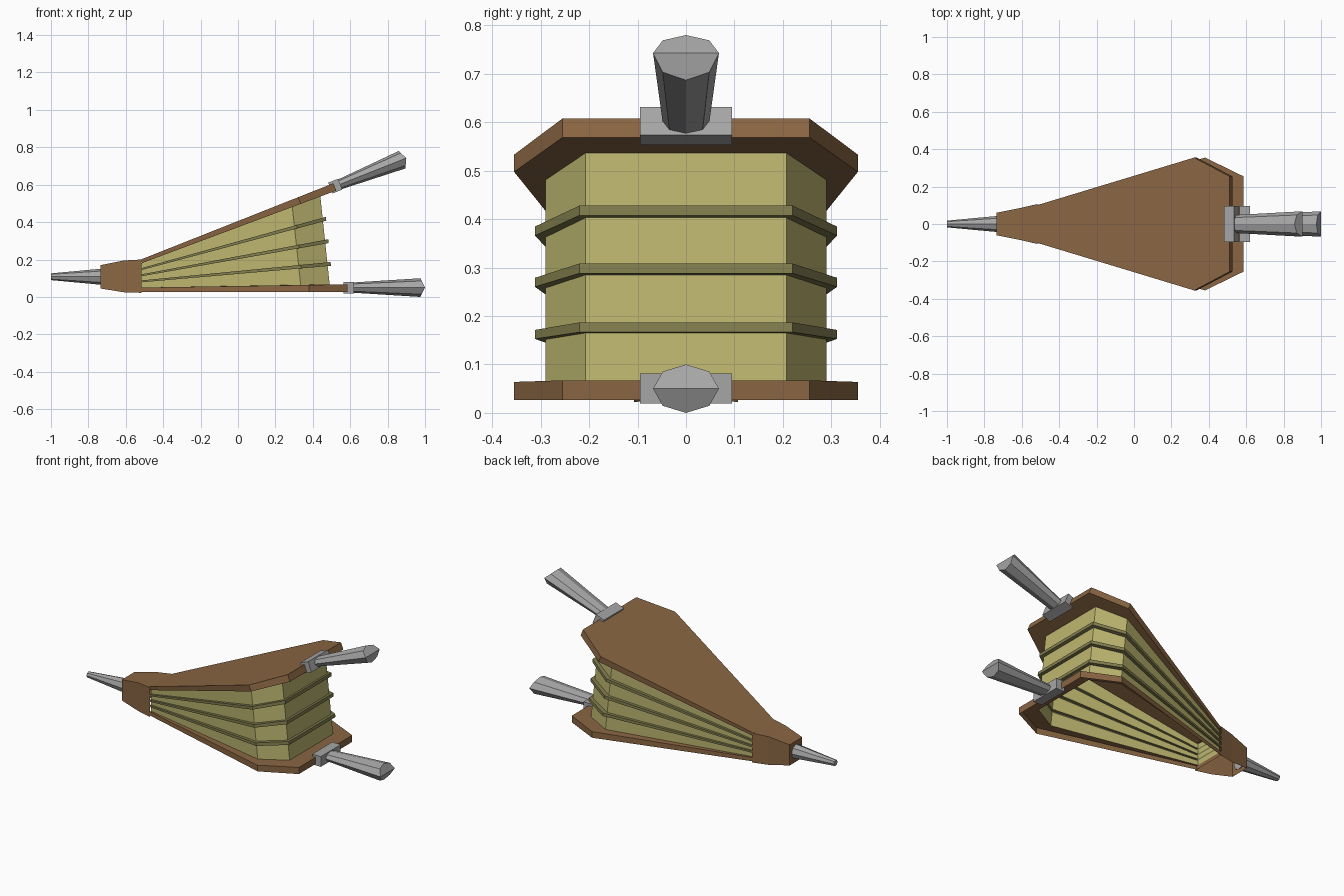
import bpy, bmesh, math
from mathutils import Matrix, Vector

cube = bpy.data.objects.get("Cube")
if cube:
    bpy.data.objects.remove(cube, do_unlink=True)


def material(name, rgb):
    m = bpy.data.materials.new(name)
    m.use_nodes = True
    m.diffuse_color = (*rgb, 1)
    m.node_tree.nodes["Principled BSDF"].inputs["Base Color"].default_value = (*rgb, 1)
    return m


WOOD = material("brown wood", (0.255, 0.133, 0.056))
LEATHER = material("pale yellow leather", (0.51, 0.47, 0.16))
RIB = material("dark olive rib", (0.225, 0.21, 0.077))
METAL = material("grey metal", (0.38, 0.38, 0.38))


def loft(name, rings, mats, start=False, end=False, closed=True, rule=None, xf=None):
    """Join rings of points with quads; optional end caps and material rule per band."""
    bm = bmesh.new()
    vs = [[bm.verts.new(p) for p in ring] for ring in rings]
    n = len(rings[0])
    for i in range(len(vs) - 1):
        for j in range(n if closed else n - 1):
            k = (j + 1) % n
            f = bm.faces.new((vs[i][j], vs[i][k], vs[i + 1][k], vs[i + 1][j]))
            f.material_index = rule(i) if rule else 0
    if start:
        bm.faces.new(vs[0][::-1])
    if end:
        bm.faces.new(vs[-1])
    bmesh.ops.recalc_face_normals(bm, faces=bm.faces)
    if xf:
        bm.transform(xf)
    me = bpy.data.meshes.new(name)
    bm.to_mesh(me)
    bm.free()
    for m in mats:
        me.materials.append(m)
    ob = bpy.data.objects.new(name, me)
    bpy.context.collection.objects.link(ob)
    return ob


def outline(x0, y0, xc, yc, xe, ye, height):
    """Tapered six-sided plan outline; height gives z for each x."""
    half = [(x0, y0), (xc, yc), (xe, ye)]
    pts = [(x, -y) for x, y in half] + [(x, y) for x, y in reversed(half)]
    return [(x, y, height(x)) for x, y in pts]


def octagon(x, ry, rz, ridge=0.0):
    """Flattened octagon across x; ridge pulls the upper and lower points back."""
    pts = []
    for i in range(8):
        a = i * math.pi / 4
        pts.append((x - ridge * abs(math.sin(a)), ry * math.cos(a), rz * math.sin(a)))
    return pts


HINGE = -0.52


# Leather bag with three outset ribs, open underneath
def bag_level(zl, ze, out=0.0):
    f = (ze - 0.067) / 0.473
    xe, xc = 0.49 - 0.05 * f, 0.335 - 0.045 * f
    slope = (ze - zl) / (xe - HINGE)
    return outline(HINGE, 0.09 + out * 0.5, xc + out * 0.6, 0.29 + out, xe + out * 0.8,
                   0.207 + out * 0.6, lambda x: zl + slope * (x - HINGE))


levels = [bag_level(0.05, 0.067)]
for zl, ze in ((0.083, 0.175), (0.115, 0.295), (0.148, 0.413)):
    lo, hi = (zl - 0.005, ze - 0.01), (zl + 0.005, ze + 0.01)
    levels += [bag_level(*lo), bag_level(*lo, 0.022), bag_level(*hi, 0.022), bag_level(*hi)]
levels.append(bag_level(0.18, 0.54))
loft("leather_bag", levels, [LEATHER, RIB], rule=lambda i: 0 if i % 4 == 0 else 1)

# Lower board: a hollow tray whose rim meets the bag
plan = (HINGE, 0.10, 0.38, 0.355, 0.585, 0.255)
rim = lambda x: 0.05 + 0.0155 * (x - HINGE)
loft("lower_board", [outline(*plan, lambda x: 0.027), outline(*plan, rim), levels[0]], [WOOD])

# Upper board: the same outline, solid, tilted about the hinge
tilt = Matrix.Translation((HINGE, 0, 0.2)) @ Matrix.Rotation(math.radians(-21.6), 4, "Y")
flat = (0, 0.10, 0.905, 0.355, 1.108, 0.255)
loft("upper_board", [outline(*flat, lambda u: -0.02 - 0.02 * u), outline(*flat, lambda u: 0)],
     [WOOD], start=True, end=True, xf=tilt)


# Bracket and flared grip for each board
def handle(prefix, xf):
    w, h = 0.095, 0.031
    box = [[(u, -w, -h), (u, w, -h), (u, w, h), (u, -w, h)] for u in (1.083, 1.14)]
    loft(prefix + "_bracket", box, [METAL], True, True, xf=xf)
    grip = [octagon(1.13, 0.048, 0.027), octagon(1.52, 0.068, 0.05, 0.025)]
    ob = loft(prefix + "_grip", grip, [METAL], start=True, xf=xf)
    # Ridged cap made of two sloping halves
    bm = bmesh.new()
    bm.from_mesh(ob.data)
    bm.verts.ensure_lookup_table()
    v = list(bm.verts)[8:]
    bm.faces.new(v[0:5])
    bm.faces.new(v[4:8] + [v[0]])
    bmesh.ops.recalc_face_normals(bm, faces=bm.faces)
    bm.to_mesh(ob.data)
    bm.free()


handle("lower", Matrix.Translation((HINGE, 0, 0.05)))
handle("upper", tilt @ Matrix.Translation((0, 0, -0.018)))

# Hinge block, open underneath and toward the bag
sections = []
for x, y, lo, hi in ((-0.735, 0.06, 0.045, 0.17), (-0.61, 0.085, 0.025, 0.195),
                     (-0.515, 0.107, 0.022, 0.2)):
    sections.append([(x, -y, lo), (x, -y, hi), (x, y, hi), (x, y, lo)])
loft("hinge_block", sections, [WOOD], start=True, closed=False)

# Tapered nozzle
loft("nozzle", [octagon(-1.0, 0.018, 0.018), octagon(-0.73, 0.043, 0.043)], [METAL],
     True, True, xf=Matrix.Translation((0, 0, 0.108)))
